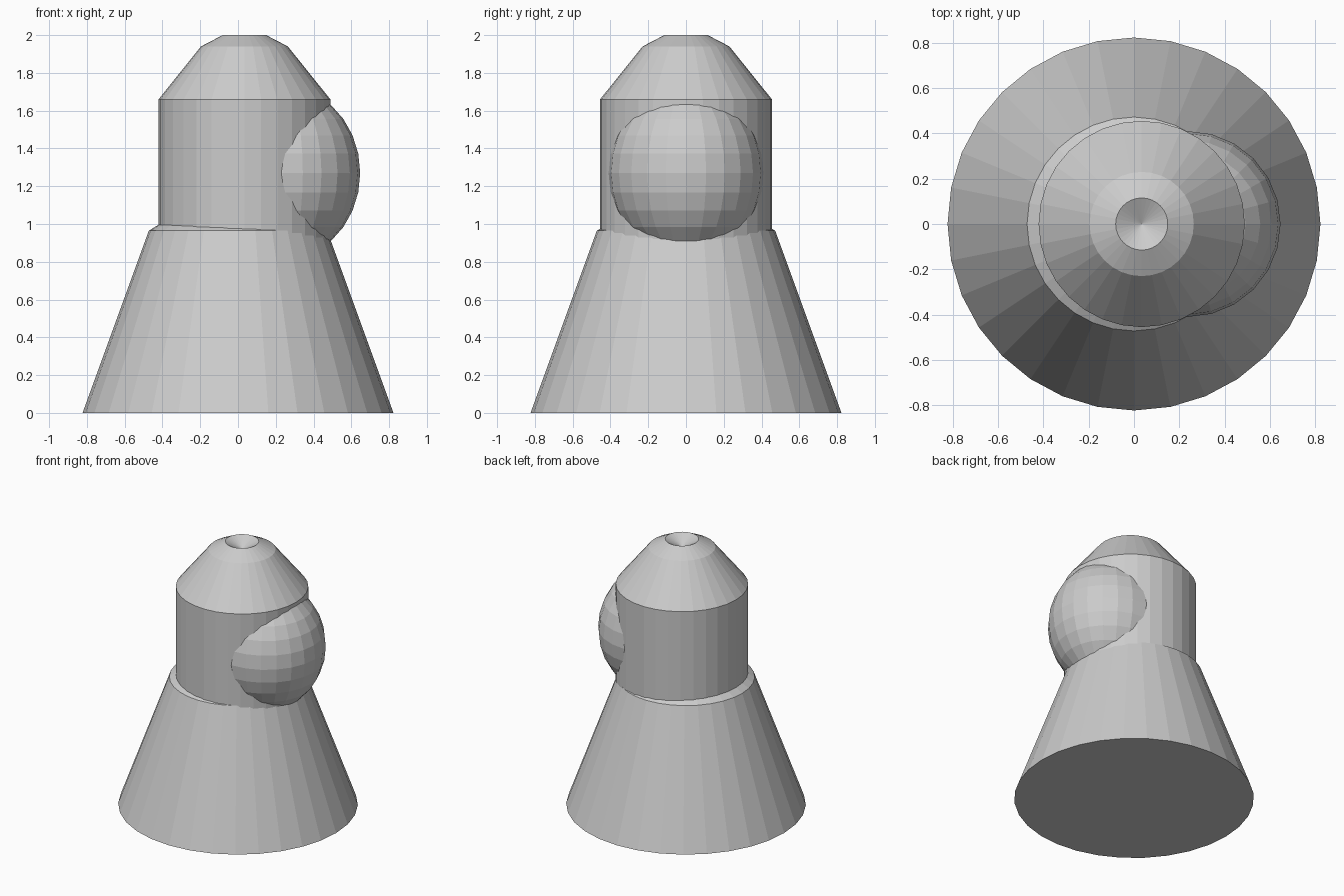
import bpy, bmesh
from math import sin, cos, tau

if "Cube" in bpy.data.objects:
    bpy.data.objects.remove(bpy.data.objects["Cube"])


def lathe(name, profile, centre_x=0.0, sides=32):
    """Revolve (radius, z) points about a vertical axis, with flat faces."""
    bm = bmesh.new()
    rings = []
    for r, z in profile:
        if r == 0:
            rings.append([bm.verts.new((centre_x, 0, z))] * sides)
        else:
            rings.append([bm.verts.new((centre_x + r * cos(tau * i / sides),
                                        r * sin(tau * i / sides), z))
                          for i in range(sides)])
    for a, b in zip(rings, rings[1:]):
        for i in range(sides):
            j = (i + 1) % sides
            corners = list(dict.fromkeys((a[i], a[j], b[j], b[i])))
            bm.faces.new(corners)
    return finish(name, bm)


def finish(name, bm):
    bmesh.ops.recalc_face_normals(bm, faces=bm.faces)
    mesh = bpy.data.meshes.new(name)
    bm.to_mesh(mesh)
    bm.free()
    obj = bpy.data.objects.new(name, mesh)
    bpy.context.collection.objects.link(obj)
    return obj


# Flared skirt with a sloping shoulder that runs inside the head
lathe("skirt", [(0, 0), (0.823, 0), (0.472, 0.965), (0.235, 1.11), (0, 1.11)])

# Head cylinder with a tapered, dimpled cap, slightly forward of the skirt axis
lathe("head", [(0, 0.86), (0.455, 0.86), (0.455, 1.66), (0.23, 1.94),
               (0.115, 2.0), (0, 1.94)], centre_x=0.034)

# Bulging face on the +x side of the head
bm = bmesh.new()
bmesh.ops.create_uvsphere(bm, u_segments=24, v_segments=14, radius=1)
bmesh.ops.scale(bm, vec=(0.41, 0.41, 0.46), verts=bm.verts)
bmesh.ops.translate(bm, vec=(0.237, 0, 1.27), verts=bm.verts)
finish("face_bulge", bm)
